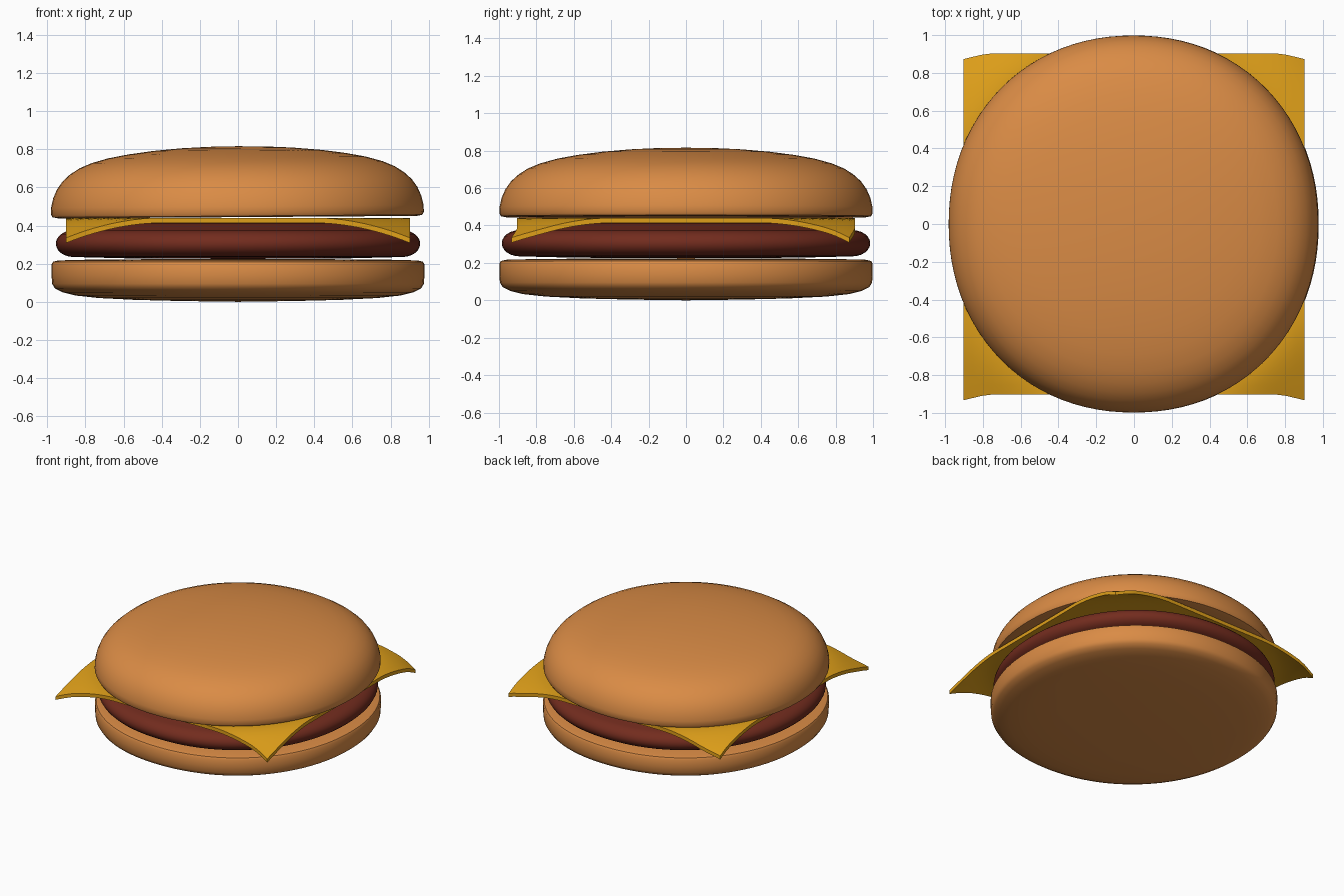
import bpy, bmesh, math

if "Cube" in bpy.data.objects:
    bpy.data.objects.remove(bpy.data.objects["Cube"])

SEGS = 96


def material(name, rgb):
    m = bpy.data.materials.new(name)
    m.diffuse_color = (*rgb, 1)
    m.use_nodes = True
    m.node_tree.nodes["Principled BSDF"].inputs["Base Color"].default_value = m.diffuse_color
    return m


def finish(name, bm, mat):
    bmesh.ops.recalc_face_normals(bm, faces=bm.faces)
    me = bpy.data.meshes.new(name)
    bm.to_mesh(me)
    bm.free()
    ob = bpy.data.objects.new(name, me)
    bpy.context.collection.objects.link(ob)
    me.materials.append(mat)
    bpy.ops.object.select_all(action='DESELECT')
    bpy.context.view_layer.objects.active = ob
    ob.select_set(True)
    bpy.ops.object.shade_smooth_by_angle(angle=math.radians(40))
    return ob


def round_layer(name, profile, mat, x_scale=0.98, power=2.1):
    """Sweep an (r, z) profile round a slightly squared oval; first and last points are poles."""
    bm = bmesh.new()
    rings = []
    for r, z in profile[1:-1]:
        ring = []
        for i in range(SEGS):
            a = 2 * math.pi * i / SEGS
            c, s = math.cos(a), math.sin(a)
            k = r / (abs(c) ** power + abs(s) ** power) ** (1 / power)
            ring.append(bm.verts.new((k * c * x_scale, k * s, z)))
        rings.append(ring)
    for lo, hi in zip(rings, rings[1:]):
        for i in range(SEGS):
            j = (i + 1) % SEGS
            bm.faces.new((lo[i], lo[j], hi[j], hi[i]))
    for ring, (_, z) in ((rings[0], profile[0]), (rings[-1], profile[-1])):
        pole = bm.verts.new((0, 0, z))
        for i in range(SEGS):
            bm.faces.new((ring[i], ring[(i + 1) % SEGS], pole))
    return finish(name, bm, mat)


bun = material("bun", (0.70, 0.26, 0.06))
meat = material("meat", (0.17, 0.025, 0.013))
yellow = material("cheese", (0.74, 0.35, 0.01))

# Bottom bun
round_layer("bottom_bun", [
    (0, 0), (0.3, 0.004), (0.55, 0.01), (0.75, 0.02), (0.87, 0.033), (0.94, 0.05),
    (0.98, 0.07), (0.995, 0.095), (0.998, 0.14), (0.998, 0.195), (0.99, 0.21),
    (0.96, 0.217), (0.8, 0.221), (0.4, 0.224), (0, 0.225)], bun)

# Patty with a rounded rim
rim = [(0.89 + 0.095 * math.cos(a), 0.305 + 0.07 * math.sin(a))
       for a in (math.radians(-90 + 15 * i) for i in range(13))]
round_layer("patty", [(0, 0.225), (0.6, 0.228)] + rim
            + [(0.8, 0.395), (0.68, 0.41), (0.4, 0.414), (0, 0.414)], meat, 0.97)

# Cheese slice: square sheet with drooping corners
bm = bmesh.new()
bmesh.ops.create_grid(bm, x_segments=36, y_segments=36, size=0.903)
for v in bm.verts:
    r = math.hypot(v.co.x, v.co.y)
    t = max(0, (r - 1.0) / 0.277)
    v.co.z = 0.413 - 0.105 * t ** 1.5
    v.co.y -= 0.03 * max(0, (r - 1.19) / 0.087)
sheet = bmesh.ops.extrude_face_region(bm, geom=bm.faces[:])
for g in sheet["geom"]:
    if isinstance(g, bmesh.types.BMVert):
        g.co.z += 0.027
finish("cheese_slice", bm, yellow)

# Top bun, tilted very slightly
top = round_layer("top_bun", [
    (0, 0.448), (0.5, 0.448), (0.85, 0.444), (0.96, 0.444), (0.99, 0.45), (0.998, 0.465),
    (0.997, 0.50), (0.985, 0.55), (0.965, 0.595), (0.935, 0.637), (0.895, 0.673),
    (0.845, 0.705), (0.78, 0.732), (0.69, 0.757), (0.58, 0.777), (0.45, 0.794),
    (0.3, 0.807), (0.15, 0.814), (0, 0.816)], bun)
top.rotation_euler.y = -0.007
